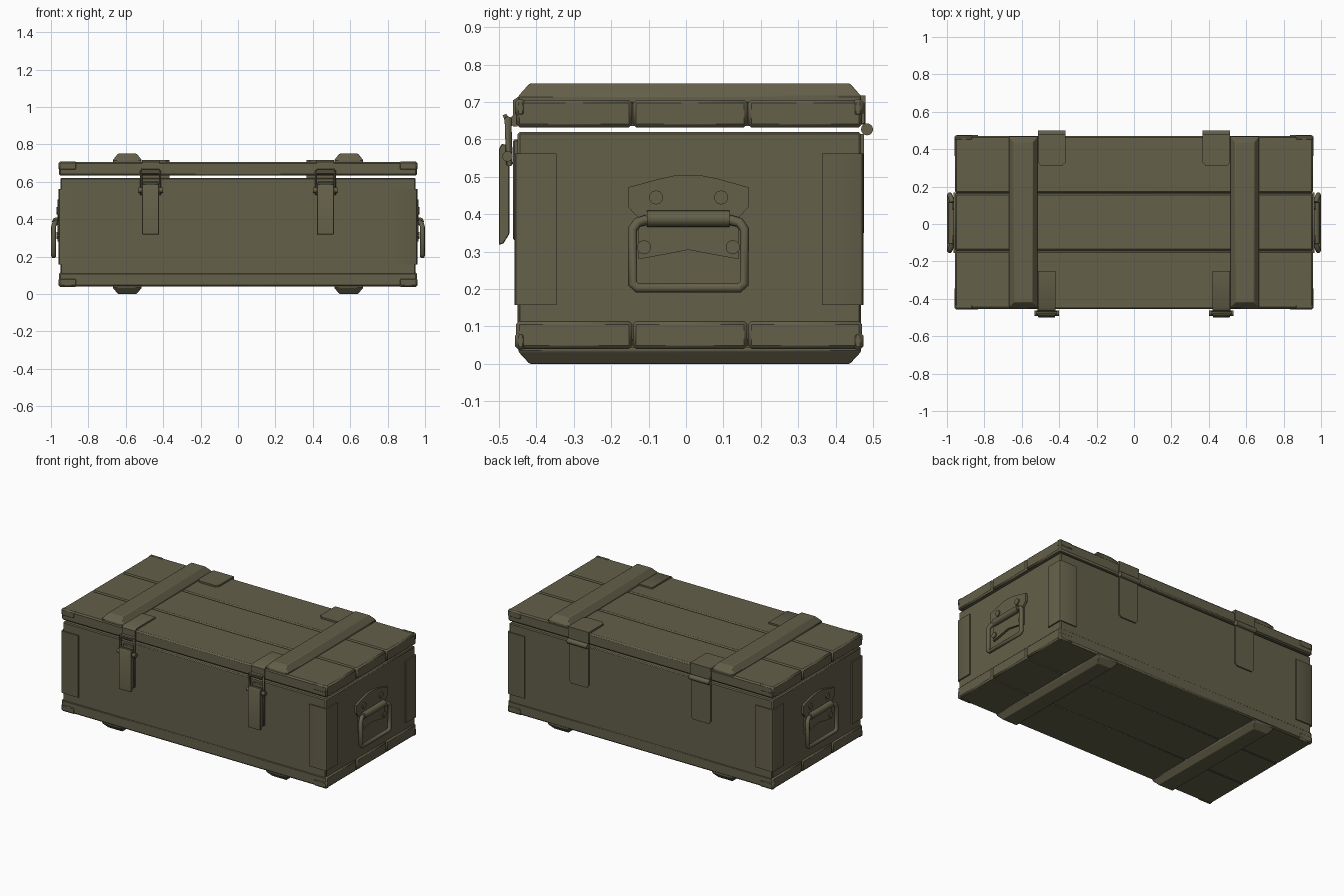
import bpy, bmesh, math
from mathutils import Vector

old = bpy.data.objects.get("Cube")
if old:
    bpy.data.objects.remove(old, do_unlink=True)

olive = bpy.data.materials.new("olive_paint")
olive.use_nodes = True
colour = (0.125, 0.115, 0.067, 1)
olive.diffuse_color = colour
olive.node_tree.nodes["Principled BSDF"].inputs["Base Color"].default_value = colour
olive.node_tree.nodes["Principled BSDF"].inputs["Roughness"].default_value = 0.8

YC = 0.01  # middle of the case front to back


def finish(name, bm, bevel=0.0, segments=1):
    """Turn a bmesh into a painted object with softened edges."""
    bmesh.ops.recalc_face_normals(bm, faces=bm.faces)
    mesh = bpy.data.meshes.new(name)
    bm.to_mesh(mesh)
    bm.free()
    obj = bpy.data.objects.new(name, mesh)
    bpy.context.collection.objects.link(obj)
    mesh.materials.append(olive)
    if bevel:
        mod = obj.modifiers.new("bevel", "BEVEL")
        mod.width, mod.segments = bevel, segments
    bpy.ops.object.select_all(action="DESELECT")
    obj.select_set(True)
    bpy.context.view_layer.objects.active = obj
    bpy.ops.object.shade_smooth_by_angle(angle=math.radians(35))
    return obj


def box(name, x, y, z, bevel=0.0, segments=1):
    bm = bmesh.new()
    bmesh.ops.create_cube(bm, size=1)
    for v in bm.verts:
        v.co = [lo + (c + 0.5) * (hi - lo) for c, (lo, hi) in zip(v.co, (x, y, z))]
    return finish(name, bm, bevel, segments)


def prism(name, points, axis, lo, hi, bevel=0.0):
    """Extrude a profile along an axis; points use the other two axes in order."""
    bm = bmesh.new()
    verts = []
    for a, b in points:
        co = [a, b]
        co.insert(axis, lo)
        verts.append(bm.verts.new(co))
    face = bm.faces.new(verts)
    out = bmesh.ops.extrude_face_region(bm, geom=[face])
    shift = Vector((0, 0, 0))
    shift[axis] = hi - lo
    bmesh.ops.translate(bm, vec=shift, verts=[g for g in out["geom"] if isinstance(g, bmesh.types.BMVert)])
    return finish(name, bm, bevel)


def rod(name, centre, radius, length, axis, sides=16):
    bm = bmesh.new()
    bmesh.ops.create_cone(bm, cap_ends=True, segments=sides, radius1=radius, radius2=radius, depth=length)
    for v in bm.verts:
        a, b, c = v.co
        v.co = Vector(centre) + Vector((c, a, b) if axis == 0 else (a, c, b))
    return finish(name, bm)


def tube(name, points, radius, closed=False):
    curve = bpy.data.curves.new(name, "CURVE")
    curve.dimensions = "3D"
    curve.bevel_depth, curve.bevel_resolution = radius, 2
    curve.use_fill_caps = True
    spline = curve.splines.new("POLY")
    spline.points.add(len(points) - 1)
    for p, co in zip(spline.points, points):
        p.co = (*co, 1)
    spline.use_cyclic_u = closed
    curve.materials.append(olive)
    obj = bpy.data.objects.new(name, curve)
    bpy.context.collection.objects.link(obj)
    bpy.ops.object.select_all(action="DESELECT")
    obj.select_set(True)
    bpy.context.view_layer.objects.active = obj
    bpy.ops.object.convert(target="MESH")
    bpy.ops.object.shade_smooth_by_angle(angle=math.radians(50))


# Main body and the three-plank floor and lid
box("body", (-0.95, 0.95), (-0.45, 0.468), (0.06, 0.62), 0.006)
seams = (-0.455, -0.143, 0.165, 0.472)
for layer, z in (("floor", (0.04, 0.115)), ("lid", (0.632, 0.706))):
    box(layer + "_core", (-0.945, 0.945), (-0.44, 0.46), (z[0] + 0.004, z[1] - 0.008))
    for i in range(3):
        box(f"{layer}_plank_{i + 1}", (-0.958, 0.958), (seams[i] + 0.001, seams[i + 1] - 0.001), z, 0.009)

# Cross battens with sloping ends, above and below
def batten(name, x, base, tip):
    bm = bmesh.new()
    bmesh.ops.create_cube(bm, size=1)
    mid = base + (tip - base) * 0.35
    bm.clear()
    rings = []
    for z, hw, hl in ((base, 0.077, 0.458), (mid, 0.077, 0.458), (tip, 0.05, 0.428)):
        rings.append([bm.verts.new((x + sx * hw, YC + sy * hl, z))
                      for sx, sy in ((-1, -1), (1, -1), (1, 1), (-1, 1))])
    for a, b in zip(rings, rings[1:]):
        for i in range(4):
            j = (i + 1) % 4
            bm.faces.new((a[i], a[j], b[j], b[i]))
    bm.faces.new(rings[0])
    bm.faces.new(rings[-1])
    finish(name, bm, 0.003)


for s, side in ((-1, "right"), (1, "left")):
    batten(f"{side}_lid_batten", s * 0.592, 0.698, 0.75)
    batten(f"{side}_floor_batten", s * 0.592, 0.05, 0.0)

    # Corner guards wrapped round the upright edges
    for y_out, y_in, end in ((-0.458, 1, "front"), (0.475, -1, "back")):
        def at(depth_x, depth_y):
            return (s * (0.959 - depth_x), y_out + y_in * depth_y)
        guard = [at(0.125, 0), at(0.012, 0), at(0.004, 0.004), at(0, 0.012), at(0, 0.112),
                 at(0.012, 0.112), at(0.012, 0.012), at(0.125, 0.012)]
        prism(f"{side}_{end}_corner_guard", guard, 2, 0.158, 0.562)
        # Small caps on the lid and floor corners
        for z, level in (((0.66, 0.708), "lid"), ((0.038, 0.085), "floor")):
            xs = sorted((s * 0.86, s * 0.96))
            ys = sorted((y_out + y_in * 0.001, y_out + y_in * 0.03))
            box(f"{side}_{end}_{level}_cap", xs, ys, z, 0.009)

    # End handle: riveted plate, hinge barrel and hanging bail
    plate = [(-0.155, 0.42), (-0.155, 0.472), (-0.07, 0.495), (-0.025, 0.505), (0.035, 0.505),
             (0.085, 0.495), (0.168, 0.472), (0.168, 0.42), (0.14, 0.39), (0.14, 0.28),
             (0.085, 0.29), (0.006, 0.305), (-0.07, 0.29), (-0.127, 0.28), (-0.127, 0.39)]
    prism(f"{side}_handle_plate", plate, 0, s * 0.945, s * 0.964)
    for y, z in ((-0.08, 0.445), (0.094, 0.445), (-0.112, 0.312), (0.125, 0.312)):
        rod(f"{side}_handle_rivet", (s * 0.965, y, z), 0.019, 0.012, 0, 10)
    rod_y = (0.006, 0.105)
    tube(f"{side}_handle_barrel", [(s * 0.972, rod_y[0] - 0.11, 0.388), (s * 0.972, rod_y[0] + 0.11, 0.388)], 0.022)
    bail = [(s * 0.972, -0.105, 0.385), (s * 0.98, -0.13, 0.378), (s * 0.986, -0.143, 0.36),
            (s * 0.986, -0.143, 0.215), (s * 0.986, -0.13, 0.203), (s * 0.986, 0.142, 0.203),
            (s * 0.986, 0.156, 0.215), (s * 0.986, 0.156, 0.36), (s * 0.98, 0.143, 0.378),
            (s * 0.972, 0.117, 0.385)]
    tube(f"{side}_handle_bail", bail, 0.0135)

    # Front latch: lid strap, keeper, wire loop and long lever
    x = s * 0.467
    strap = [(-0.25, 0.70), (-0.25, 0.716), (-0.445, 0.716), (-0.462, 0.705), (-0.462, 0.635), (-0.45, 0.635), (-0.45, 0.70)]
    prism(f"{side}_latch_strap", strap, 0, x - 0.047, x + 0.047)
    keeper = [(-0.455, 0.64), (-0.468, 0.635), (-0.483, 0.645), (-0.49, 0.665), (-0.48, 0.668), (-0.472, 0.655), (-0.455, 0.672)]
    prism(f"{side}_latch_keeper", keeper, 0, x - 0.048, x + 0.048)
    loop = [(x - 0.05, -0.472, 0.535), (x - 0.05, -0.476, 0.655), (x + 0.05, -0.476, 0.655), (x + 0.05, -0.472, 0.535)]
    tube(f"{side}_latch_loop", loop, 0.009, True)
    box(f"{side}_latch_base", (x - 0.042, x + 0.042), (-0.462, -0.445), (0.33, 0.6), 0.004)
    lever = [(-0.472, 0.585), (-0.493, 0.588), (-0.5, 0.575), (-0.5, 0.318), (-0.488, 0.322), (-0.472, 0.348)]
    prism(f"{side}_latch_lever", lever, 0, x - 0.045, x + 0.045, 0.002)
    rod(f"{side}_latch_pin", (x, -0.477, 0.555), 0.014, 0.13, 0)

    # Back hinge: leaf on the lid, leaf on the body, knuckle
    x = s * 0.44
    top_leaf = [(x - 0.074, 0.48), (x - 0.074, 0.33), (x - 0.056, 0.311), (x + 0.056, 0.311), (x + 0.074, 0.33), (x + 0.074, 0.48)]
    prism(f"{side}_hinge_lid_leaf", top_leaf, 2, 0.698, 0.717)
    box(f"{side}_hinge_lid_drop", (x - 0.074, x + 0.074), (0.465, 0.48), (0.64, 0.717), 0.003)
    low_leaf = [(x - 0.07, 0.615), (x - 0.07, 0.365), (x - 0.055, 0.35), (x + 0.055, 0.35), (x + 0.07, 0.365), (x + 0.07, 0.615)]
    prism(f"{side}_hinge_body_leaf", low_leaf, 1, 0.46, 0.476)
    rod(f"{side}_hinge_knuckle", (x, 0.484, 0.627), 0.016, 0.145, 0)
